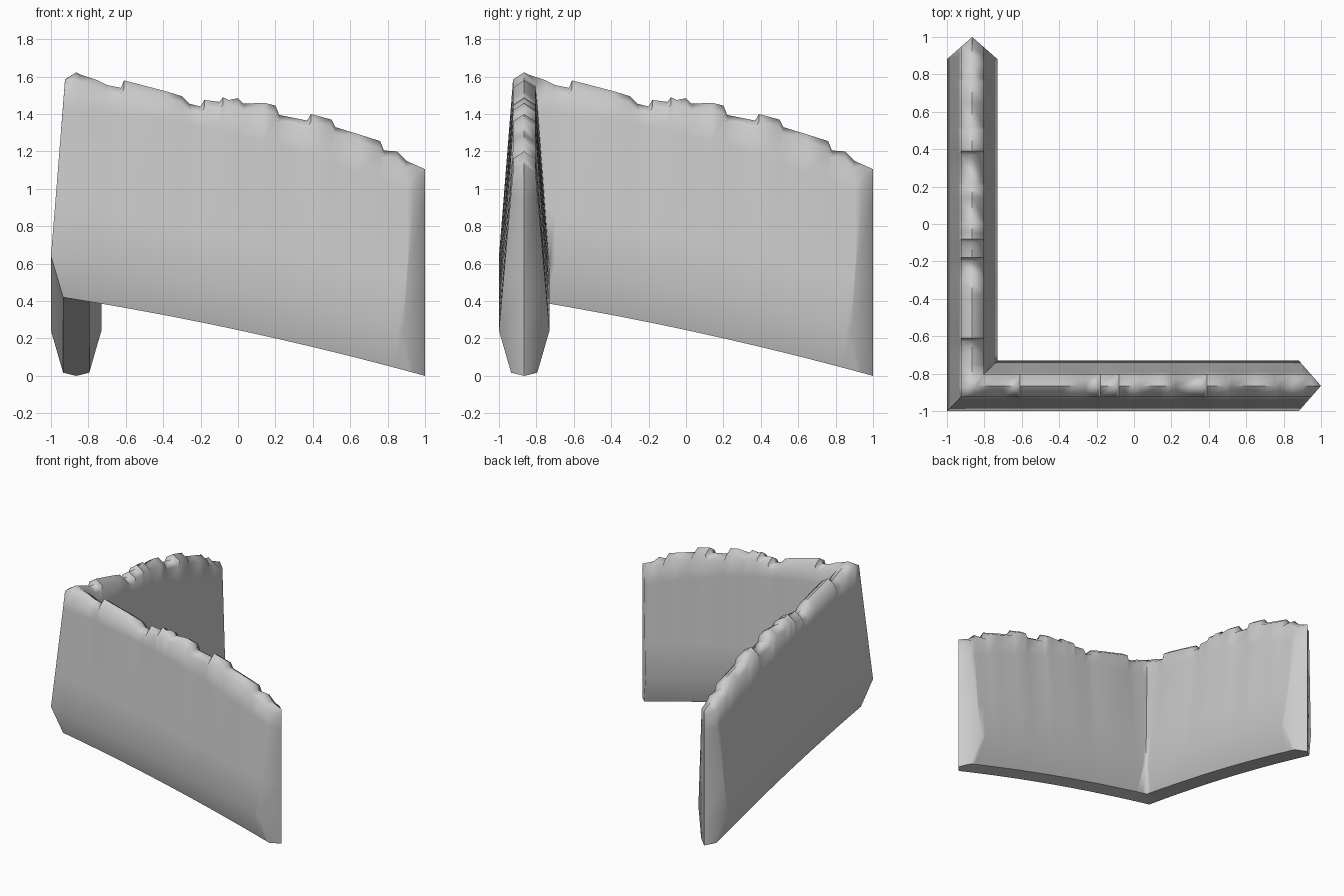
import bpy
import bmesh
import math

cube = bpy.data.objects.get("Cube")
if cube:
    bpy.data.objects.remove(cube, do_unlink=True)

CENTRE = -0.865     # centre line of each wing
WIDE, FOOT, CREST = 0.135, 0.07, 0.06   # half thicknesses

# Broken crest line: distance along the wing, height
CREST_LINE = [
    (-1.0, 1.62), (-0.87, 1.625), (-0.84, 1.61), (-0.75, 1.58), (-0.7, 1.555),
    (-0.625, 1.54), (-0.61, 1.58), (-0.38, 1.52), (-0.3, 1.495), (-0.26, 1.455),
    (-0.2, 1.44), (-0.18, 1.475), (-0.1, 1.465), (-0.08, 1.49), (-0.05, 1.475),
    (0, 1.485), (0.03, 1.455), (0.14, 1.46), (0.2, 1.445), (0.22, 1.395),
    (0.37, 1.365), (0.39, 1.4), (0.5, 1.37), (0.52, 1.33), (0.65, 1.29),
    (0.76, 1.255), (0.78, 1.205), (0.85, 1.2), (0.9, 1.15), (1.0, 1.105),
]


def crest_height(u):
    for (u0, z0), (u1, z1) in zip(CREST_LINE, CREST_LINE[1:]):
        if u <= u1:
            return z0 + (z1 - z0) * (max(u, u0) - u0) / (u1 - u0)
    return CREST_LINE[-1][1]


def foot_height(u):
    return 0.245 - 0.215 * u - 0.03 * u * u


def smooth_top(u):
    # Even line just under the broken crest
    return 1.45 - 0.25 * u - 0.1 * u * u


def row_height(row, u):
    foot = foot_height(u)
    lip = smooth_top(u) - 0.16
    return {
        "foot": foot,
        "belly": foot + 0.21,
        "middle": foot + 0.5,
        "lip": lip,
        "shoulder": crest_height(u) - 0.04,
        "ridge": crest_height(u),
    }[row]


def half_width(row, u):
    if row == "foot":
        return FOOT
    if row == "ridge":
        return 0.0
    low, high = row_height("belly", u), row_height("shoulder", u)
    t = (row_height(row, u) - low) / (high - low)
    return WIDE + (CREST - WIDE) * t


ROWS = ["foot", "belly", "middle", "lip", "shoulder"]
SECTION = [(r, 1) for r in ROWS] + [("ridge", 0)] + [(r, -1) for r in reversed(ROWS)]


def section(u, wing, tip=False):
    """One cross-section ring, mitred at the corner and pointed at the tip."""
    ring = []
    for row, side in SECTION:
        offset = 0.0 if tip else side * half_width(row, u)
        along = max(u, CENTRE - offset)
        if not tip:
            along = min(along, 1 - 0.88 * abs(offset))
        across = CENTRE - offset
        z = max(0.0, row_height(row, along))
        ring.append((along, across, z) if wing == 0 else (across, along, z))
    return ring


# Rings run from one tip, round the corner, to the other tip
stations = [u for u, z in CREST_LINE[1:-1]] + [0.95]
rings = [section(1.0, 1, True)]
rings += [section(u, 1) for u in reversed(stations)]
rings.append(section(-1.0, 0))
rings += [section(u, 0) for u in stations]
rings.append(section(1.0, 0, True))

bm = bmesh.new()
loops = [[bm.verts.new(p) for p in ring] for ring in rings]
for a, b in zip(loops, loops[1:]):
    for i in range(len(a)):
        j = (i + 1) % len(a)
        bm.faces.new((a[i], a[j], b[j], b[i]))
bmesh.ops.remove_doubles(bm, verts=bm.verts, dist=0.0005)
bmesh.ops.recalc_face_normals(bm, faces=bm.faces)
bm.normal_update()

# Smooth walls, with only the strong outward edges kept sharp
for face in bm.faces:
    face.smooth = True
for edge in bm.edges:
    edge.smooth = edge.calc_face_angle_signed(0) < math.radians(58)

mesh = bpy.data.meshes.new("corner_wall")
bm.to_mesh(mesh)
bm.free()

stone = bpy.data.materials.new("grey_stone")
stone.use_nodes = True
colour = (0.6, 0.6, 0.6, 1)
stone.diffuse_color = colour
stone.node_tree.nodes["Principled BSDF"].inputs["Base Color"].default_value = colour
mesh.materials.append(stone)

wall = bpy.data.objects.new("corner_wall", mesh)
bpy.context.collection.objects.link(wall)
